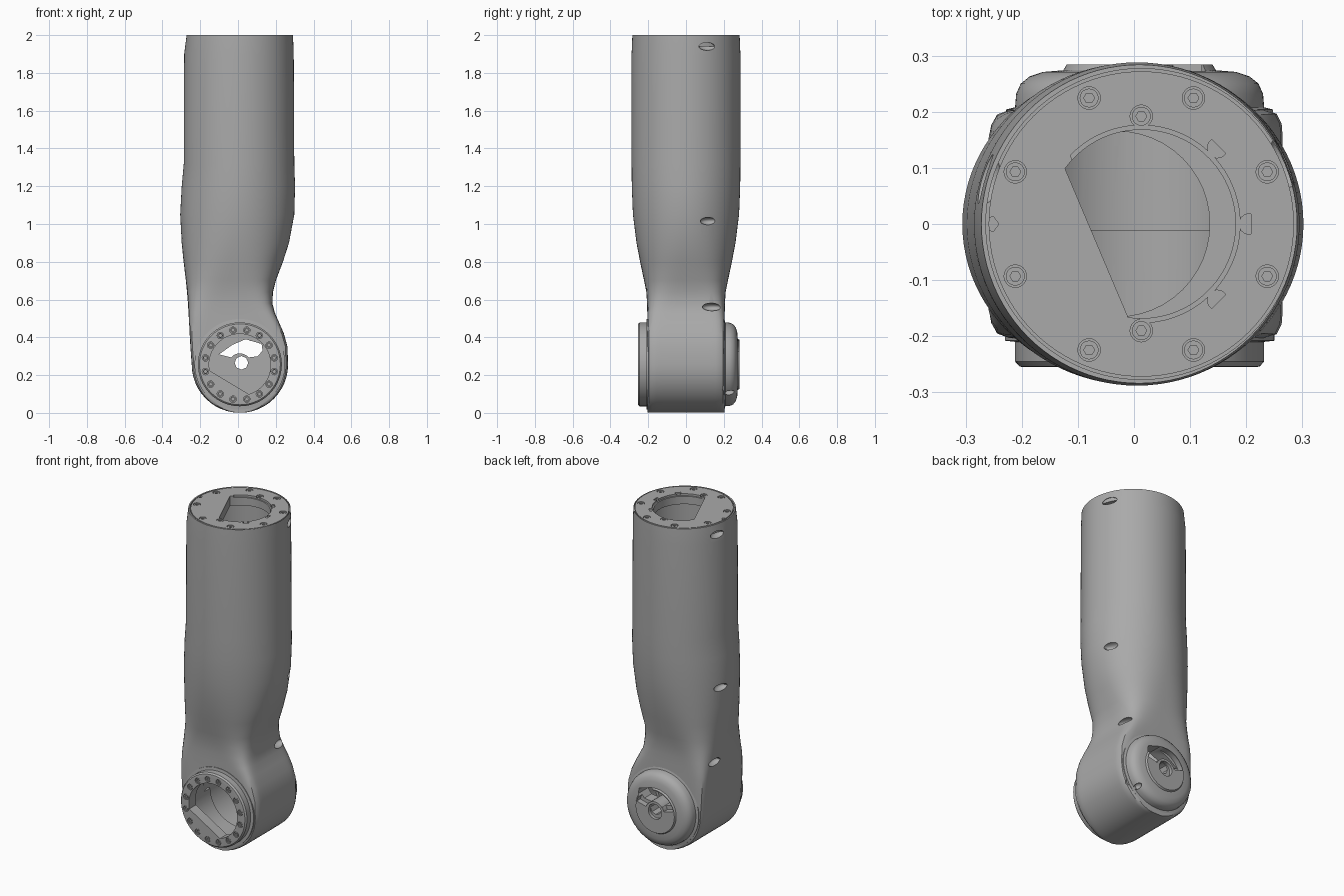
import bpy, bmesh
from math import cos, sin, sqrt, radians, pi

cube = bpy.data.objects.get("Cube")
if cube:
    bpy.data.objects.remove(cube, do_unlink=True)

grey = bpy.data.materials.new("machined_grey")
grey.use_nodes = True
colour = (0.4, 0.4, 0.4, 1)
grey.diffuse_color = colour
grey.node_tree.nodes["Principled BSDF"].inputs["Base Color"].default_value = colour


def finish(name, bm):
    bmesh.ops.recalc_face_normals(bm, faces=bm.faces)
    mesh = bpy.data.meshes.new(name)
    bm.to_mesh(mesh)
    bm.free()
    mesh.materials.append(grey)
    ob = bpy.data.objects.new(name, mesh)
    bpy.context.collection.objects.link(ob)
    return ob


def bridge(bm, rings):
    """Skin a stack of equal rings and close both ends."""
    rings = [[bm.verts.new(p) for p in ring] for ring in rings]
    for low, high in zip(rings, rings[1:]):
        for i in range(len(low)):
            bm.faces.new((low[i - 1], low[i], high[i], high[i - 1]))
    bm.faces.new(rings[0])
    bm.faces.new(rings[-1])


def arc(cx, cy, r, a0=0, a1=360, n=48):
    count = n if a1 - a0 == 360 else n + 1
    angles = [radians(a0 + (a1 - a0) * i / n) for i in range(count)]
    return [(cx + r * cos(a), cy + r * sin(a)) for a in angles]


def place(p, w, axis):
    return (p[0], p[1], w) if axis == "Z" else (p[0], w, p[1])


def prism(name, loops, a, b, axis):
    bm = bmesh.new()
    for loop in loops:
        bridge(bm, [[place(p, w, axis) for p in loop] for w in (a, b)])
    return finish(name, bm)


def turned(name, profile, cx, cz):
    """Solid of revolution about the y direction from (radius, y) pairs."""
    bm = bmesh.new()
    bridge(bm, [[place(p, y, "Y") for p in arc(cx, cz, r, n=96)] for r, y in profile])
    return finish(name, bm)


def ellipsoid(name, loc, scale):
    bm = bmesh.new()
    bmesh.ops.create_uvsphere(bm, u_segments=24, v_segments=12, radius=1)
    for v in bm.verts:
        v.co = [l + s * c for l, s, c in zip(loc, scale, v.co)]
    return finish(name, bm)


def cut(ob, cutters):
    bpy.context.view_layer.objects.active = ob
    for c in cutters:
        c.hide_render = True
        mod = ob.modifiers.new("cut", "BOOLEAN")
        mod.operation, mod.solver, mod.object = "DIFFERENCE", "EXACT", c
        bpy.ops.object.modifier_apply(modifier=mod.name)
        bpy.data.objects.remove(c, do_unlink=True)


def smooth(ob, angle=32):
    bpy.ops.object.select_all(action="DESELECT")
    ob.select_set(True)
    bpy.context.view_layer.objects.active = ob
    bpy.ops.object.shade_smooth_by_angle(angle=radians(angle))


def bolts(name, centres, r, surface, inward, axis):
    """Socket-head bolts sunk into a surface; returns the counterbore cutter."""
    heads = prism(name, [arc(x, y, r * 0.84, n=20) for x, y in centres],
                  surface + inward * 0.014, surface + inward * 0.002, axis)
    sockets = prism("sockets", [arc(x, y, r * 0.48, n=6) for x, y in centres],
                    surface + inward * 0.01, surface - inward * 0.01, axis)
    cut(heads, [sockets])
    smooth(heads)
    return prism("counterbores", [arc(x, y, r, n=24) for x, y in centres],
                 surface + inward * 0.012, surface - inward * 0.02, axis)


JX, JZ, JR = 0.01, 0.255, 0.255   # joint axis and radius
TX = 0.013                        # centre of the top flange

# Arm housing: round joint barrel flowing through a waist into a round tube
sections = []                     # z, left, right, half depth, squareness
for i in range(1, 13):
    a = pi / 2 * i / 12
    sections.append((JZ - JR * cos(a) + 0.0005, JX - JR * sin(a), JX + JR * sin(a), 0.205, 16))
sections += [
    (0.35, -0.252, 0.262, 0.205, 16), (0.42, -0.256, 0.243, 0.205, 14),
    (0.48, -0.259, 0.217, 0.205, 11), (0.53, -0.262, 0.195, 0.205, 8),
    (0.58, -0.265, 0.182, 0.206, 5.5), (0.64, -0.27, 0.185, 0.210, 4),
    (0.7, -0.276, 0.2, 0.222, 3), (0.8, -0.288, 0.238, 0.243, 2.5),
    (0.9, -0.298, 0.27, 0.262, 2.2), (1.05, -0.306, 0.298, 0.281, 2),
    (1.2, -0.298, 0.302, 0.287, 2), (1.32, -0.287, 0.298, 0.288, 2),
    (1.9, -0.285, 0.295, 0.288, 2), (2.0, -0.272, 0.291, 0.284, 2)]
rings = []
for z, left, right, depth, n in sections:
    ring = []
    for i in range(96):
        c, s = cos(2 * pi * i / 96), sin(2 * pi * i / 96)
        k = (abs(c) ** n + abs(s) ** n) ** (-1 / n)
        ring.append(((left + right) / 2 + k * c * (right - left) / 2, k * s * depth, z))
    rings.append(ring)
bm = bmesh.new()
bridge(bm, rings)
housing = finish("arm_housing", bm)

# Hollow interior and the shallow oval pockets on both flanks
cutters = [
    prism("flange_seat", [arc(TX, 0, 0.277, n=96)], 1.94, 2.1, "Z"),
    prism("upper_cavity", [arc(TX, 0, 0.22)], 1.1, 1.96, "Z"),
    prism("waist_passage", [arc(-0.03, 0, 0.165)], 0.25, 1.12, "Z"),
    prism("front_bore", [arc(JX, JZ, 0.19)], -0.3, -0.01, "Y"),
    prism("rear_bore", [arc(JX, JZ, 0.205)], -0.011, 0.3, "Y"),
    ellipsoid("edge_notch", (0.215, 0.21, 0.13), (0.02, 0.02, 0.02))]
for x, y, z in ((0.273, 0.115, 1.94), (0.273, 0.125, 1.015), (0.178, 0.135, 0.56),
                (-0.272, 0.085, 1.94), (-0.295, 0.085, 1.015), (-0.262, 0.1, 0.56)):
    cutters.append(ellipsoid("pocket", (x, y, z), (0.035, 0.05, 0.021)))
cut(housing, cutters)
smooth(housing)

# Top flange with a truncated round opening and a bolt circle
flange = prism("top_flange", [arc(TX, 0, 0.272, n=96)], 1.94, 2.0, "Z")
spots = arc(TX, 0, 0.243, 22.5, 382.5, 8) + [(TX, 0.192), (TX, -0.19)]
pins = [arc(x, y, 0.018, a + 80, a + 280, 10)
        for a, (x, y) in zip((-45, 0, 45), arc(TX, 0, 0.192, -45, 45, 2))]
cut(flange, [
    prism("opening", [arc(TX, 0, 0.168, 262, 504)], 1.9, 2.1, "Z"),
    prism("opening_step", [arc(TX, 0, 0.176, 270, 496)], 1.988, 2.1, "Z"),
    bolts("flange_bolts", spots, 0.02, 2.0, -1, "Z"),
    prism("pin_recess", pins, 1.99, 2.1, "Z"),
    prism("index_notch", [arc(-0.255, 0, 0.014, n=5)], 1.975, 2.1, "Z")])
smooth(flange)

# Front joint ring with bolt circle and truncated bore
ring = turned("front_joint_ring", [(0.24, -0.19), (0.24, -0.208), (0.222, -0.21),
              (0.222, -0.245), (0.214, -0.254), (0.207, -0.255)], JX, JZ + 0.002)
cut(ring, [
    prism("bore", [arc(JX, JZ, 0.163, 287, 551)], -0.3, -0.1, "Y"),
    bolts("ring_bolts", arc(JX, JZ, 0.186, 11.25, 371.25, 16), 0.017, -0.255, 1, "Y")])
smooth(ring)

# Rear domed cap with an arched window around a pierced hub
cap = turned("rear_joint_cap", [(0.238, 0.18), (0.238, 0.204), (0.222, 0.208),
             (0.22, 0.232), (0.212, 0.25), (0.196, 0.263), (0.172, 0.271),
             (0.136, 0.274), (0.13, 0.284)], JX, JZ + 0.002)
window = [(-0.1, 0.31), (-0.03, 0.36), (0.04, 0.39), (0.125, 0.365),
          (0.13, 0.33), (0.105, 0.3)] + arc(JX, JZ, 0.06, 40, 140, 16)
recess = arc(JX, JZ, 0.127, 15, 165, 32) + arc(JX, JZ, 0.062, 165, 15, 24)
cut(cap, [
    prism("recess", [recess], 0.25, 0.35, "Y"),
    prism("window", [window], 0.1, 0.35, "Y"),
    prism("hub_recess", [arc(JX, JZ, 0.045)], 0.265, 0.35, "Y"),
    prism("hub_hole", [arc(JX + 0.008, JZ + 0.01, 0.036, 45, 405, 8)], 0.1, 0.35, "Y"),
    ellipsoid("cap_notch", (0.16, 0.225, 0.115), (0.02, 0.03, 0.02))])
smooth(cap)
